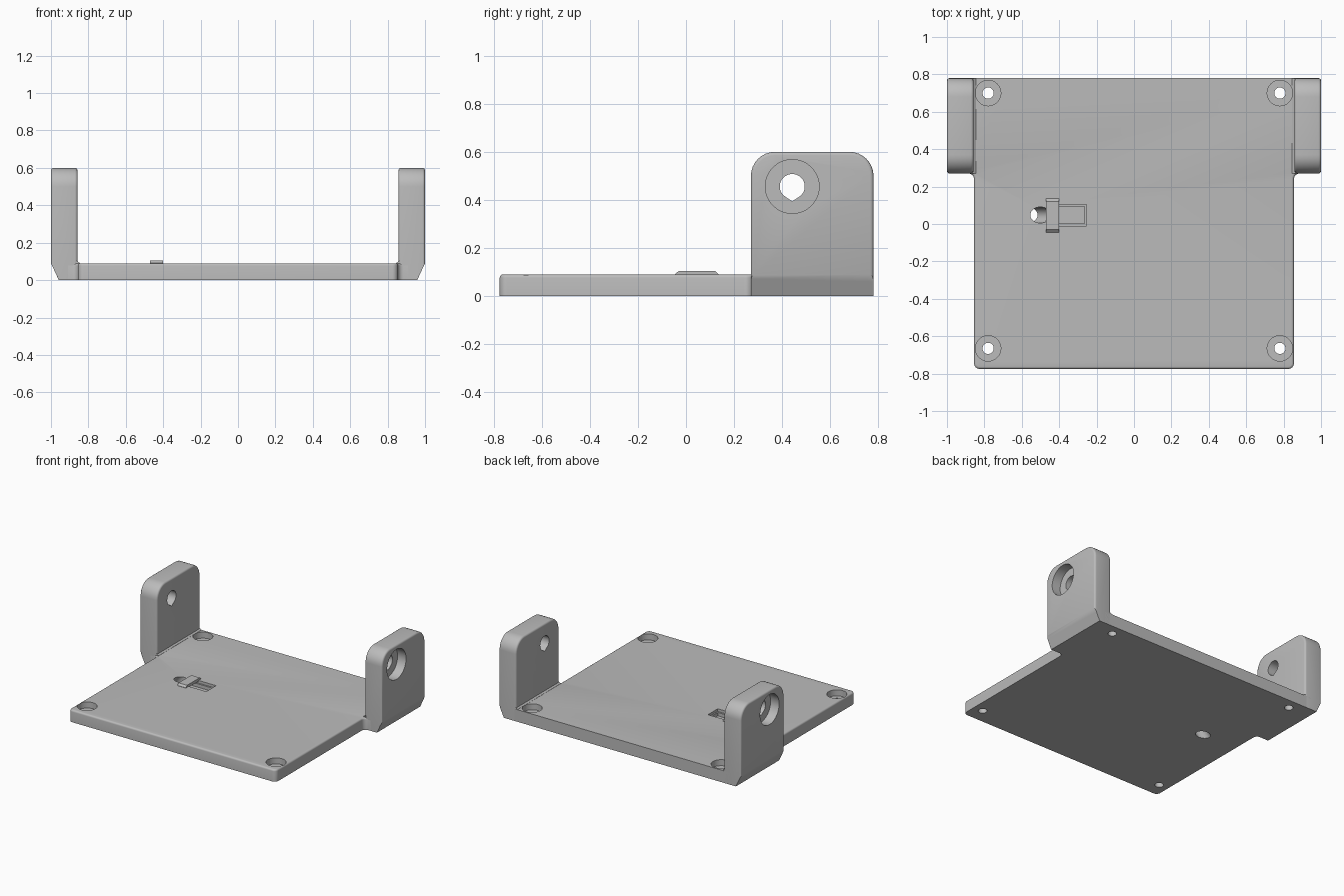
import bpy, bmesh
from math import cos, sin, pi, atan2
from mathutils import Matrix, Vector

cube = bpy.data.objects.get("Cube")
if cube:
    bpy.data.objects.remove(cube, do_unlink=True)

grey = bpy.data.materials.new("plain grey")
grey.use_nodes = True
grey.diffuse_color = (0.5, 0.5, 0.5, 1)
grey.node_tree.nodes["Principled BSDF"].inputs["Base Color"].default_value = (0.5, 0.5, 0.5, 1)


def finish(bm, name):
    bmesh.ops.recalc_face_normals(bm, faces=bm.faces)
    mesh = bpy.data.meshes.new(name)
    bm.to_mesh(mesh)
    bm.free()
    mesh.materials.append(grey)
    ob = bpy.data.objects.new(name, mesh)
    bpy.context.collection.objects.link(ob)
    return ob


def prism(points, low, high, axis):
    """Extrude a 2D outline along x (outline in yz) or z (outline in xy)."""
    bm = bmesh.new()
    place = (lambda u, v: (low, u, v)) if axis == "x" else (lambda u, v: (u, v, low))
    face = bm.faces.new([bm.verts.new(place(u, v)) for u, v in points])
    new = bmesh.ops.extrude_face_region(bm, geom=[face])["geom"]
    shift = Vector((high - low, 0, 0) if axis == "x" else (0, 0, high - low))
    bmesh.ops.translate(bm, vec=shift, verts=[g for g in new if isinstance(g, bmesh.types.BMVert)])
    bmesh.ops.recalc_face_normals(bm, faces=bm.faces)
    return bm


def arc(cx, cy, r, start, end, steps=8):
    angles = [(start + (end - start) * i / steps) * pi / 180 for i in range(steps + 1)]
    return [(cx + r * cos(a), cy + r * sin(a)) for a in angles]


def rect(u0, u1, v0, v1):
    return [(u0, v0), (u1, v0), (u1, v1), (u0, v1)]


def round_edges(bm, edges, width):
    bmesh.ops.bevel(bm, geom=edges, offset=width, segments=4, profile=0.5, affect="EDGES")


def cut(ob, cutter_bm):
    cutter = finish(cutter_bm, "cutter")
    cutter.hide_render = True
    mod = ob.modifiers.new("cut", "BOOLEAN")
    mod.operation, mod.solver, mod.object = "DIFFERENCE", "EXACT", cutter
    bpy.context.view_layer.objects.active = ob
    bpy.ops.object.modifier_apply(modifier=mod.name)
    bpy.data.objects.remove(cutter, do_unlink=True)


def mirrored(bm):
    bmesh.ops.scale(bm, vec=(-1, 1, 1), verts=bm.verts)
    return bm


BACK, FRONT, TOP, SIDE = 0.78, -0.775, 0.09, 0.855
EAR_FRONT = 0.27

# Base plate: rounded front corners, flares that blend into the ears
half = (arc(SIDE - 0.03, FRONT + 0.03, 0.03, -90, 0)
        + arc(SIDE + 0.03, EAR_FRONT - 0.03, 0.03, 180, 90)
        + [(0.91, EAR_FRONT), (0.91, BACK)])
outline = half + [(-x, y) for x, y in reversed(half)]
bm = prism(outline, 0, TOP, "z")
rim = [e for e in bm.edges if all(v.co.z > TOP - 0.001 for v in e.verts)
       and not all(v.co.y > BACK - 0.001 for v in e.verts)]
round_edges(bm, rim, 0.013)
plate = finish(bm, "base_plate")

# Counterbored screw holes in the corners
for x in (-0.78, 0.78):
    for y in (-0.665, 0.70):
        cut(plate, prism(arc(x, y, 0.03, 0, 348.75, 31), -0.1, 0.2, "z"))
        cut(plate, prism(arc(x, y, 0.068, 0, 352.5, 47), 0.045, 0.2, "z"))

# Slanted cable hole and the stepped channel leading to it
hole = bmesh.new()
bmesh.ops.create_cone(hole, cap_ends=True, segments=32, radius1=0.043, radius2=0.043, depth=0.4,
                      matrix=Matrix.Translation((-0.535, 0.048, 0.045))
                      @ Matrix.Rotation(atan2(0.07, 0.09), 4, "Y"))
cut(plate, hole)
cut(plate, prism(rect(-0.45, -0.255, -0.01, 0.105), 0.07, 0.2, "z"))
cut(plate, prism(rect(-0.46, -0.265, 0.003, 0.093), 0.045, 0.2, "z"))

# Small bridge over the channel
bridge = finish(prism([(-0.045, 0.083), (0.135, 0.083), (0.135, 0.092), (0.12, 0.105),
                       (-0.03, 0.105), (-0.045, 0.092)], -0.47, -0.40, "x"), "cable_bridge")
parts = [plate, bridge]


def make_ear(name, flip):
    side = mirrored if flip else (lambda b: b)
    # Rounded upright with a chamfered lower outer edge
    shape = ([(EAR_FRONT, 0), (BACK, 0)] + arc(BACK - 0.1, 0.5, 0.1, 0, 90)
             + arc(EAR_FRONT + 0.1, 0.5, 0.1, 90, 180))
    bm = prism(shape, SIDE + 0.003, 1.0, "x")
    sharp = [e for e in bm.edges if abs(e.verts[0].co.x - e.verts[1].co.x) < 0.001
             and max(v.co.z for v in e.verts) > 0.01]
    round_edges(bm, sharp, 0.014)
    geom = bm.verts[:] + bm.edges[:] + bm.faces[:]
    sliced = bmesh.ops.bisect_plane(bm, geom=geom, plane_co=(1, 0, 0.09),
                                    plane_no=(0.09, 0, -0.042), clear_outer=True)
    rim = [g for g in sliced["geom_cut"] if isinstance(g, bmesh.types.BMEdge)]
    bmesh.ops.holes_fill(bm, edges=rim, sides=0)
    ear = finish(side(bm), name)

    # Pointed pivot hole with a wide outer recess
    y, z = 0.442, 0.456
    cut(ear, side(prism(arc(y, z, 0.052, -45, 225, 28) + [(y, z - 0.062)], 0.7, 1.2, "x")))
    cut(ear, side(prism(arc(y, z, 0.112, 0, 354, 59), 0.93, 1.2, "x")))

    # Small fillet between upright and plate
    low, r = TOP - 0.002, 0.014
    bm = prism(rect(EAR_FRONT, BACK - 0.002, low, TOP + r), SIDE + 0.005 - r, SIDE + 0.01, "x")
    for v in bm.verts:
        if v.co.x < SIDE and v.co.z > TOP:
            v.co.z = TOP + 0.001
    fillet = finish(side(bm), name + "_fillet")
    parts.extend([ear, fillet])


make_ear("left_ear", False)
make_ear("right_ear", True)

bpy.ops.object.select_all(action="DESELECT")
for ob in parts:
    ob.select_set(True)
bpy.context.view_layer.objects.active = plate
bpy.ops.object.shade_smooth_by_angle(angle=0.55)
